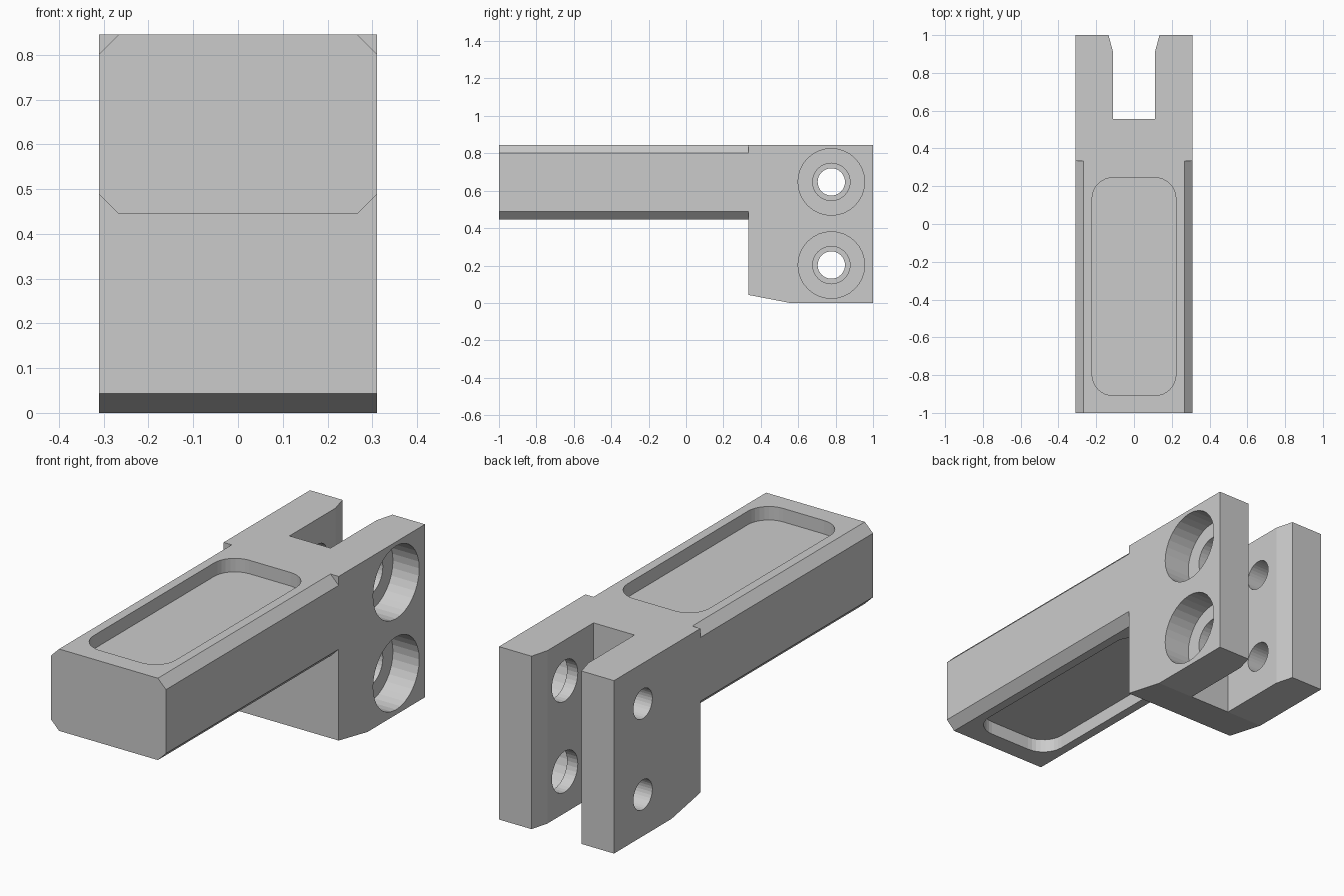
import bpy, bmesh, math
from mathutils import Vector

if "Cube" in bpy.data.objects:
    bpy.data.objects.remove(bpy.data.objects["Cube"])


def prism(name, profile, axis, start, end):
    """Extrude a 2D profile along an axis (x: profile is y,z; y: x,z; z: x,y)."""
    bm = bmesh.new()

    def point(p):
        v = list(p)
        v.insert("xyz".index(axis), start)
        return v

    face = bm.faces.new([bm.verts.new(point(p)) for p in profile])
    offset = Vector((0, 0, 0))
    offset["xyz".index(axis)] = end - start
    res = bmesh.ops.extrude_face_region(bm, geom=[face], use_keep_orig=True)
    moved = [g for g in res["geom"] if isinstance(g, bmesh.types.BMVert)]
    bmesh.ops.translate(bm, verts=moved, vec=offset)
    bmesh.ops.recalc_face_normals(bm, faces=bm.faces[:])
    mesh = bpy.data.meshes.new(name)
    bm.to_mesh(mesh)
    bm.free()
    ob = bpy.data.objects.new(name, mesh)
    bpy.context.collection.objects.link(ob)
    return ob


def circle(cx, cy, r, n=32):
    return [(cx + r * math.cos(2 * math.pi * i / n),
             cy + r * math.sin(2 * math.pi * i / n)) for i in range(n)]


def rounded_rect(x, y0, y1, r, n=8):
    pts = []
    corners = [(x - r, y1 - r), (r - x, y1 - r), (r - x, y0 + r), (x - r, y0 + r)]
    for k, (cx, cy) in enumerate(corners):
        for i in range(n + 1):
            a = math.pi / 2 * (k + i / n)
            pts.append((cx + r * math.cos(a), cy + r * math.sin(a)))
    return pts


def cut(body, cutter):
    cutter.hide_render = True
    mod = body.modifiers.new("cut", 'BOOLEAN')
    mod.operation = 'DIFFERENCE'
    mod.solver = 'EXACT'
    mod.object = cutter
    bpy.context.view_layer.objects.active = body
    bpy.ops.object.modifier_apply(modifier=mod.name)
    bpy.data.objects.remove(cutter, do_unlink=True)


W, TOP, LOW, STEP = 0.311, 0.845, 0.445, 0.333

# arm and clevis head as one L-shaped side profile
body = prism("clevis_arm", [(-1, LOW), (STEP, LOW), (STEP, 0.043), (0.556, 0),
                            (1, 0), (1, TOP), (-1, TOP)], "x", -W, W)

# chamfers along the four long edges of the arm
c, o = 0.044, 0.02
for sx in (-1, 1):
    for z, sz in ((TOP, 1), (LOW, -1)):
        tri = [(sx * (W - c - o), z + sz * o), (sx * (W + o), z + sz * o),
               (sx * (W + o), z - sz * (c + o))]
        cut(body, prism("edge_cutter", tri, "y", -1.1, STEP))

# shallow pockets in the top and underside of the arm
pocket = rounded_rect(0.222, -0.908, 0.245, 0.111)
cut(body, prism("top_pocket_cutter", pocket, "z", TOP - 0.066, TOP + 0.1))
cut(body, prism("under_pocket_cutter", pocket, "z", LOW - 0.1, LOW + 0.066))

# fork slot with a flared mouth
half = [(0.111, 0.556), (0.111, 0.911), (0.135, 1.0), (0.135, 1.1)]
slot = half + [(-x, y) for x, y in reversed(half)]
cut(body, prism("slot_cutter", slot, "z", -0.1, 1.0))

# bolt holes: narrow on the left, wider and counterbored on the right
for z in (0.2025, 0.647):
    for r, a, b in ((0.073, -0.5, 0.0), (0.1, 0.0, 0.5), (0.178, W - 0.142, 0.5)):
        cut(body, prism("bolt_cutter", circle(0.777, z, r), "x", a, b))
